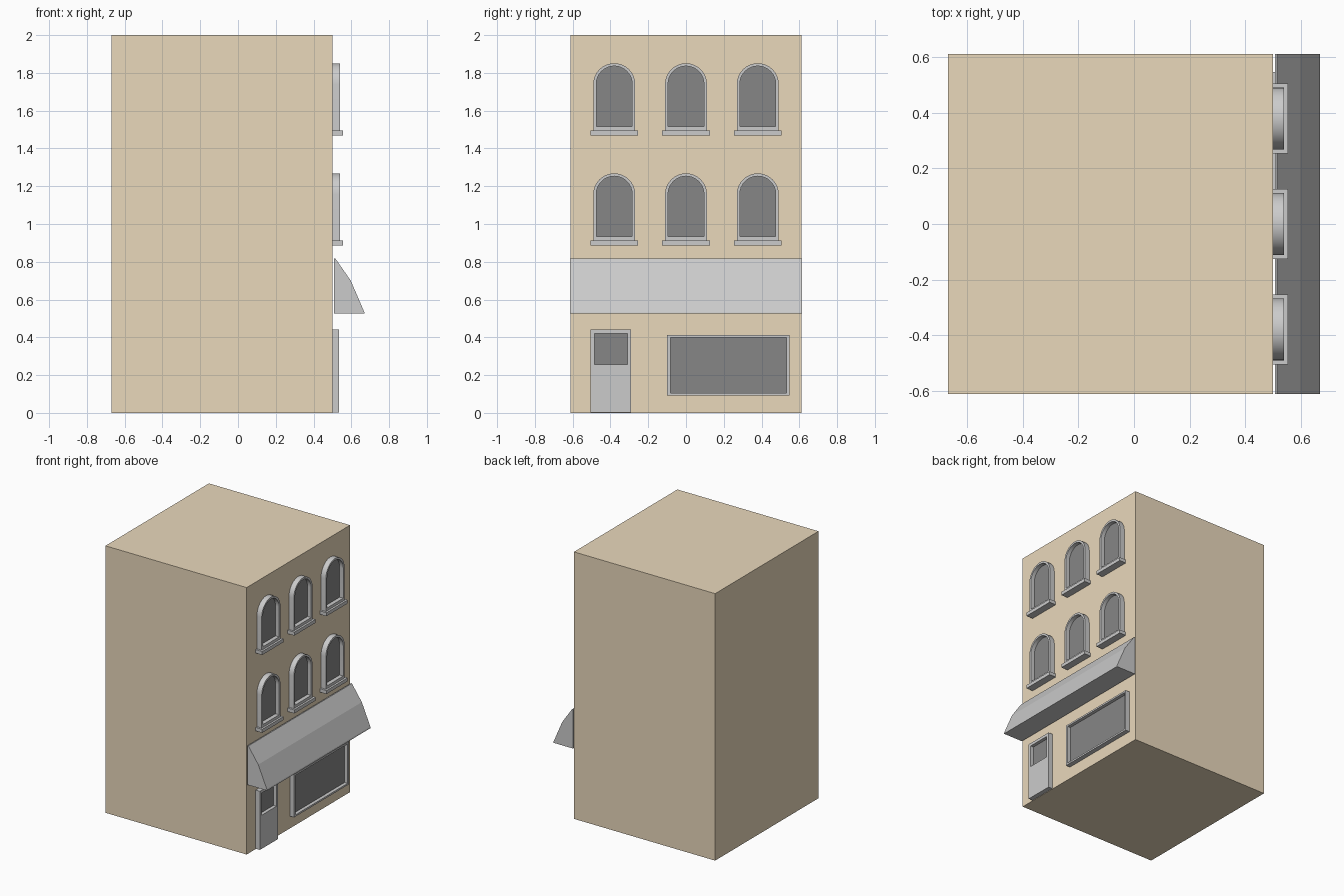
import bpy, bmesh, math

if "Cube" in bpy.data.objects:
    bpy.data.objects.remove(bpy.data.objects["Cube"])

WALL_X = 0.50      # plane of the street facade
GLASS_X = 0.51     # glass sits recessed inside the frames


def material(name, rgb):
    m = bpy.data.materials.new(name)
    m.diffuse_color = (*rgb, 1)
    m.use_nodes = True
    m.node_tree.nodes["Principled BSDF"].inputs["Base Color"].default_value = m.diffuse_color
    return m


tan = material("tan_wall", (0.82, 0.69, 0.50))
dark = material("dark_glass", (0.24, 0.24, 0.24))


def finish(name, bm, mat=None, smooth=False):
    bmesh.ops.recalc_face_normals(bm, faces=bm.faces)
    me = bpy.data.meshes.new(name)
    bm.to_mesh(me)
    bm.free()
    ob = bpy.data.objects.new(name, me)
    bpy.context.collection.objects.link(ob)
    if mat:
        me.materials.append(mat)
    if smooth:
        bpy.ops.object.select_all(action='DESELECT')
        ob.select_set(True)
        bpy.context.view_layer.objects.active = ob
        bpy.ops.object.shade_smooth_by_angle(angle=math.radians(30))
    return ob


def box(name, x0, x1, y0, y1, z0, z1, mat=None):
    bm = bmesh.new()
    bmesh.ops.create_cube(bm, size=1)
    for v in bm.verts:
        v.co = (x1 if v.co.x > 0 else x0,
                y1 if v.co.y > 0 else y0,
                z1 if v.co.z > 0 else z0)
    return finish(name, bm, mat)


def rect(y0, y1, z0, z1):
    return [(y0, z0), (y1, z0), (y1, z1), (y0, z1)]


def arch(yc, half, z0, z1, n=16):
    zc = z1 - half
    top = [(yc + half * math.cos(math.pi * i / n),
            zc + half * math.sin(math.pi * i / n)) for i in range(n + 1)]
    return [(yc - half, z0), (yc + half, z0)] + top


def frame(name, outer, inner, x0, x1, smooth=False):
    """Closed ring between two outlines with equal point counts."""
    bm = bmesh.new()
    loops = [[bm.verts.new((x, y, z)) for y, z in pts]
             for pts, x in ((outer, x0), (outer, x1), (inner, x1), (inner, x0))]
    n = len(outer)
    for k in range(4):
        a, b = loops[k], loops[(k + 1) % 4]
        for i in range(n):
            j = (i + 1) % n
            bm.faces.new((a[i], a[j], b[j], b[i]))
    return finish(name, bm, None, smooth)


def pane(name, outline):
    """Thin glass slab from the wall out to the glass plane."""
    bm = bmesh.new()
    f = bm.faces.new([bm.verts.new((WALL_X - 0.005, y, z)) for y, z in outline])
    ext = bmesh.ops.extrude_face_region(bm, geom=[f])["geom"]
    for v in ext:
        if isinstance(v, bmesh.types.BMVert):
            v.co.x = GLASS_X
    return finish(name, bm, dark)


# Building body
box("building_body", -0.67, WALL_X, -0.612, 0.612, 0, 2, tan)

# Two rows of arched windows with sills
for row, z in (("lower", 0.886), ("upper", 1.469)):
    for i, y in enumerate((-0.38, 0.0, 0.38)):
        tag = f"{row}_{i + 1}"
        inner = arch(y, 0.095, z + 0.047, z + 0.367)
        frame("window_frame_" + tag, arch(y, 0.111, z + 0.026, z + 0.382),
              inner, WALL_X, 0.54, True)
        pane("window_glass_" + tag, inner)
        box("window_sill_" + tag, WALL_X, 0.555, y - 0.126, y + 0.126, z, z + 0.026)

# Shop window
shop = rect(-0.083, 0.533, 0.105, 0.40)
frame("shop_window_frame", rect(-0.10, 0.547, 0.092, 0.413), shop, WALL_X, 0.535)
pane("shop_window_glass", shop)

# Door with glazed upper panel
light = rect(-0.484, -0.31, 0.255, 0.42)
frame("door", rect(-0.505, -0.29, 0.003, 0.442), light, WALL_X, 0.535)
pane("door_glass", light)

# Awning: angled side profile extruded along the facade
profile = [(0.507, 0.525), (0.67, 0.525), (0.668, 0.535),
           (0.597, 0.70), (0.515, 0.818), (0.507, 0.818)]
bm = bmesh.new()
f = bm.faces.new([bm.verts.new((x, -0.613, z)) for x, z in profile])
for g in bmesh.ops.extrude_face_region(bm, geom=[f])["geom"]:
    if isinstance(g, bmesh.types.BMVert):
        g.co.y = 0.613
finish("awning", bm)
